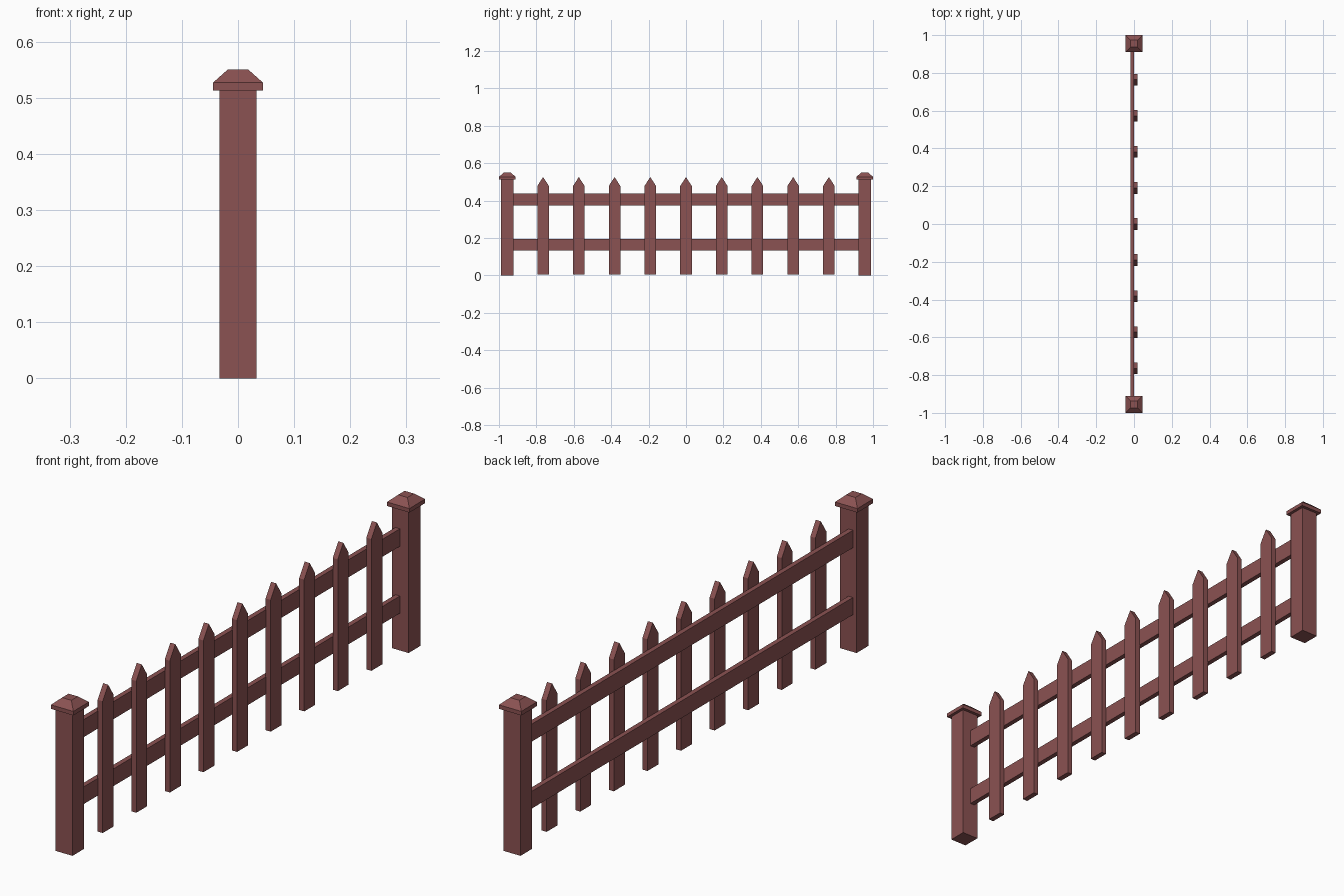
import bpy, bmesh

if "Cube" in bpy.data.objects:
    bpy.data.objects.remove(bpy.data.objects["Cube"])

wood = bpy.data.materials.new("red_brown_wood")
wood.diffuse_color = (0.26, 0.085, 0.085, 1)
wood.use_nodes = True
wood.node_tree.nodes["Principled BSDF"].inputs["Base Color"].default_value = wood.diffuse_color


def finish(name, bm):
    bmesh.ops.recalc_face_normals(bm, faces=bm.faces)
    mesh = bpy.data.meshes.new(name)
    bm.to_mesh(mesh)
    bm.free()
    mesh.materials.append(wood)
    obj = bpy.data.objects.new(name, mesh)
    bpy.context.collection.objects.link(obj)
    return obj


def square_stack(name, y, levels):
    """Closed solid through square sections given as (half width, z)."""
    bm = bmesh.new()
    rings = [[bm.verts.new((sx * h, y + sy * h, z))
              for sx, sy in ((-1, -1), (1, -1), (1, 1), (-1, 1))]
             for h, z in levels]
    for a, b in zip(rings, rings[1:]):
        for i in range(4):
            j = (i + 1) % 4
            bm.faces.new((a[i], a[j], b[j], b[i]))
    bm.faces.new(rings[0])
    bm.faces.new(rings[-1])
    return finish(name, bm)


def board(name, outline, x0, x1):
    """Flat board: a (y, z) outline extruded from x0 to x1."""
    bm = bmesh.new()
    face = bm.faces.new([bm.verts.new((x0, y, z)) for y, z in outline])
    ext = bmesh.ops.extrude_face_region(bm, geom=[face])
    verts = [g for g in ext["geom"] if isinstance(g, bmesh.types.BMVert)]
    bmesh.ops.translate(bm, verts=verts, vec=(x1 - x0, 0, 0))
    return finish(name, bm)


# End posts with bevelled caps
for side, y in (("left", -0.9555), ("right", 0.9555)):
    square_stack(f"{side}_post", y, [(0.0333, 0), (0.0333, 0.513)])
    square_stack(f"{side}_post_cap", y,
                 [(0.0445, 0.5125), (0.0445, 0.527), (0.0185, 0.55)])

# Two horizontal rails behind the pickets
for name, z0, z1 in (("lower_rail", 0.134, 0.196), ("upper_rail", 0.375, 0.438)):
    board(name, [(-0.925, z0), (0.925, z0), (0.925, z1), (-0.925, z1)],
          -0.019, -0.001)

# Nine pointed pickets
w = 0.031
for i in range(9):
    y = (i - 4) * 0.191
    board(f"picket_{i + 1}",
          [(y - w, 0.004), (y + w, 0.004), (y + w, 0.478),
           (y, 0.526), (y - w, 0.478)], -0.002, 0.018)
